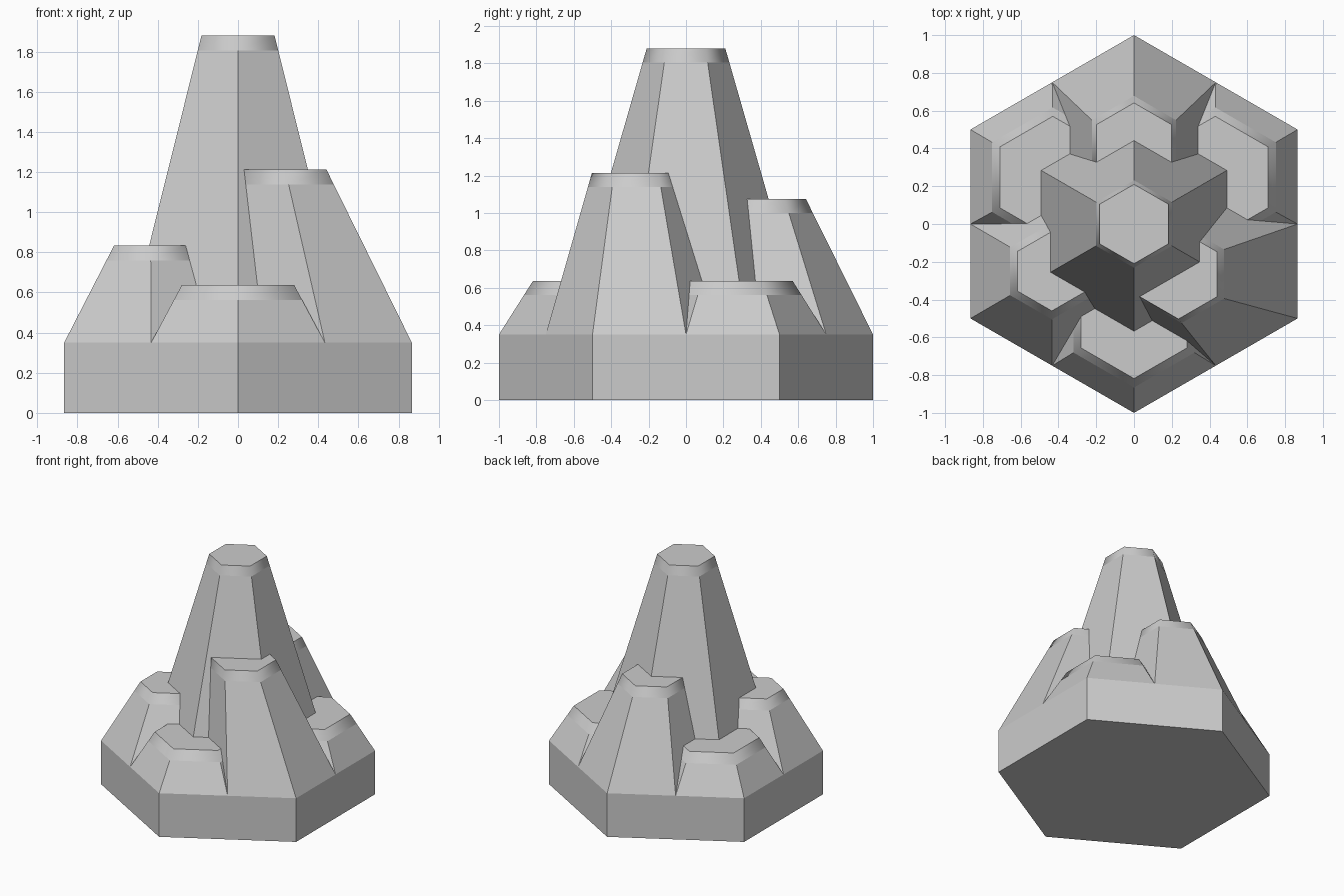
import bpy, bmesh
from math import sin, cos, pi

if "Cube" in bpy.data.objects:
    bpy.data.objects.remove(bpy.data.objects["Cube"])

BASE_H = 0.35
BAND = 0.075


def hexagon(cx, cy, r):
    """Hexagon with points towards +y and -y."""
    return [(cx + r * cos(pi / 6 + i * pi / 3), cy + r * sin(pi / 6 + i * pi / 3))
            for i in range(6)]


def loft(name, rings, smooth_band=False):
    """Solid through stacked hexagons, each given as (cx, cy, z, radius)."""
    bm = bmesh.new()
    loops = [[bm.verts.new((x, y, z)) for x, y in hexagon(cx, cy, r)]
             for cx, cy, z, r in rings]
    bm.faces.new(loops[0][::-1])
    bm.faces.new(loops[-1])
    for k, (a, b) in enumerate(zip(loops, loops[1:])):
        for i in range(6):
            j = (i + 1) % 6
            f = bm.faces.new((a[i], a[j], b[j], b[i]))
            f.smooth = smooth_band and k == len(loops) - 2
    me = bpy.data.meshes.new(name)
    bm.to_mesh(me)
    bm.free()
    ob = bpy.data.objects.new(name, me)
    bpy.context.collection.objects.link(ob)
    return ob


def crystal(name, foot, top):
    """Tapered, leaning column with a softly shaded band below its top."""
    t = 1 - BAND / (top[2] - foot[2])
    ring = tuple(a + (b - a) * t for a, b in zip(foot, top))
    return loft(name, [foot, ring, top], smooth_band=True)


# Hexagonal plinth
loft("base", [(0, 0, 0, 1), (0, 0, BASE_H, 1)])

# Tall middle crystal
crystal("centre_crystal", (0, 0, BASE_H, 0.65), (0, 0, 1.88, 0.21))

# One crystal per plinth corner: name, corner angle, top (x, y, z, radius)
corners = [
    ("front_crystal", -90, (0, -0.495, 0.637, 0.323)),
    ("front_right_crystal", -30, (0.235, -0.266, 1.213, 0.237)),
    ("back_right_crystal", 30, (0.43, 0.247, 0.637, 0.323)),
    ("back_crystal", 90, (0, 0.412, 1.075, 0.229)),
    ("back_left_crystal", 150, (-0.43, 0.247, 0.637, 0.323)),
    ("front_left_crystal", 210, (-0.435, -0.25, 0.835, 0.21)),
]
for name, deg, top in corners:
    a = deg * pi / 180
    crystal(name, (0.5 * cos(a), 0.5 * sin(a), BASE_H, 0.5), top)
